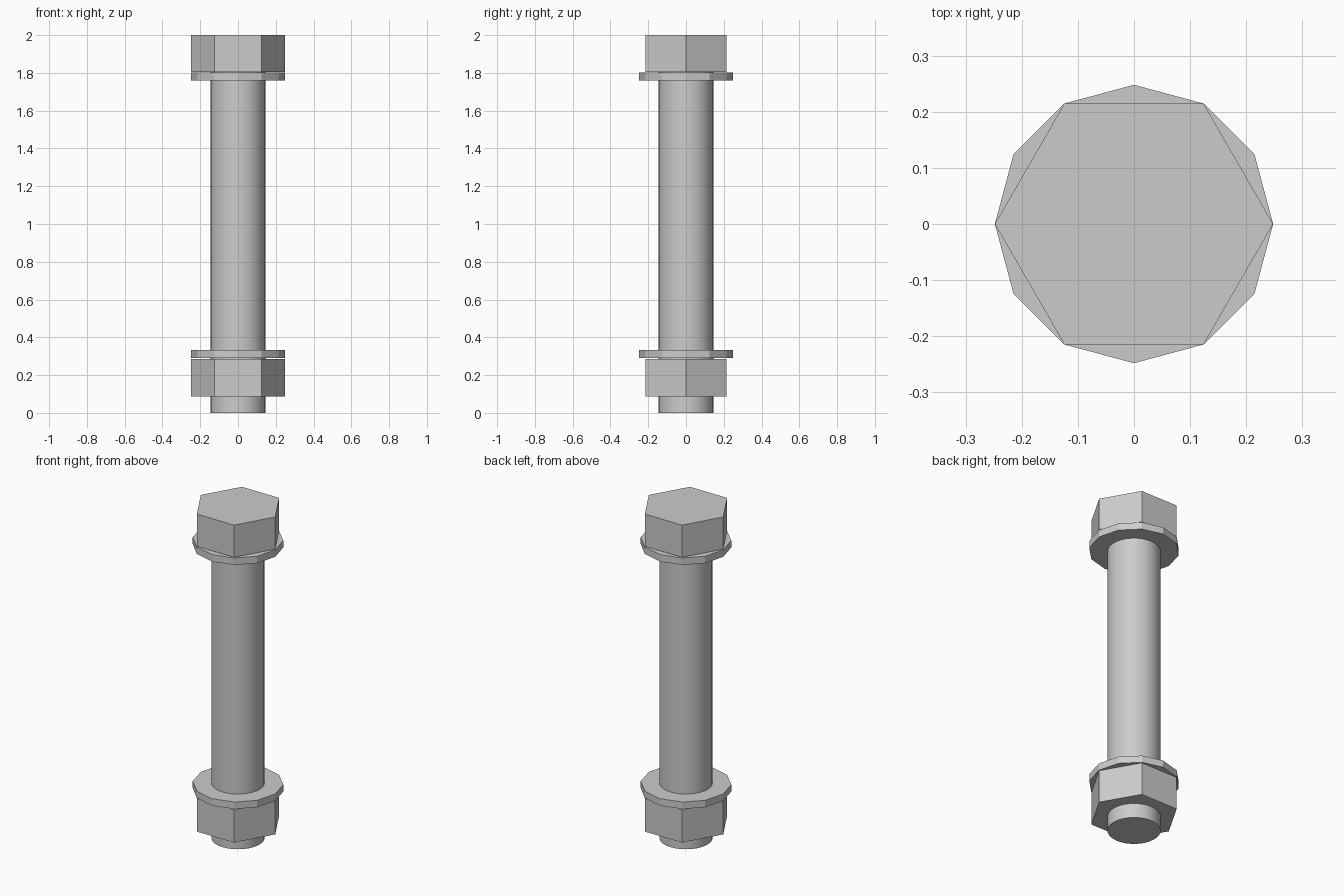
import bpy, bmesh, math

if "Cube" in bpy.data.objects:
    bpy.data.objects.remove(bpy.data.objects["Cube"])


def prism(name, sides, radius, z0, z1, smooth=False):
    """Upright prism with its first corner on the +x axis."""
    bm = bmesh.new()
    ring = [(radius * math.cos(math.tau * i / sides),
             radius * math.sin(math.tau * i / sides)) for i in range(sides)]
    low = [bm.verts.new((x, y, z0)) for x, y in ring]
    high = [bm.verts.new((x, y, z1)) for x, y in ring]
    bm.faces.new(low[::-1])
    bm.faces.new(high)
    for i in range(sides):
        j = (i + 1) % sides
        bm.faces.new((low[i], low[j], high[j], high[i]))
    mesh = bpy.data.meshes.new(name)
    bm.to_mesh(mesh)
    bm.free()
    obj = bpy.data.objects.new(name, mesh)
    bpy.context.collection.objects.link(obj)
    if smooth:
        bpy.ops.object.select_all(action='DESELECT')
        obj.select_set(True)
        bpy.context.view_layer.objects.active = obj
        bpy.ops.object.shade_smooth_by_angle(angle=math.radians(29))
    return obj


# Round shank, running up into the head
prism("shank", 32, 0.145, 0.0, 1.85, smooth=True)

# Hexagonal head and nut
prism("bolt_head", 6, 0.248, 1.806, 2.0)
prism("nut", 6, 0.248, 0.088, 0.286)

# Twelve-sided washers, a hair's gap from the head and nut
prism("upper_washer", 12, 0.248, 1.76, 1.802)
prism("lower_washer", 12, 0.248, 0.29, 0.332)
